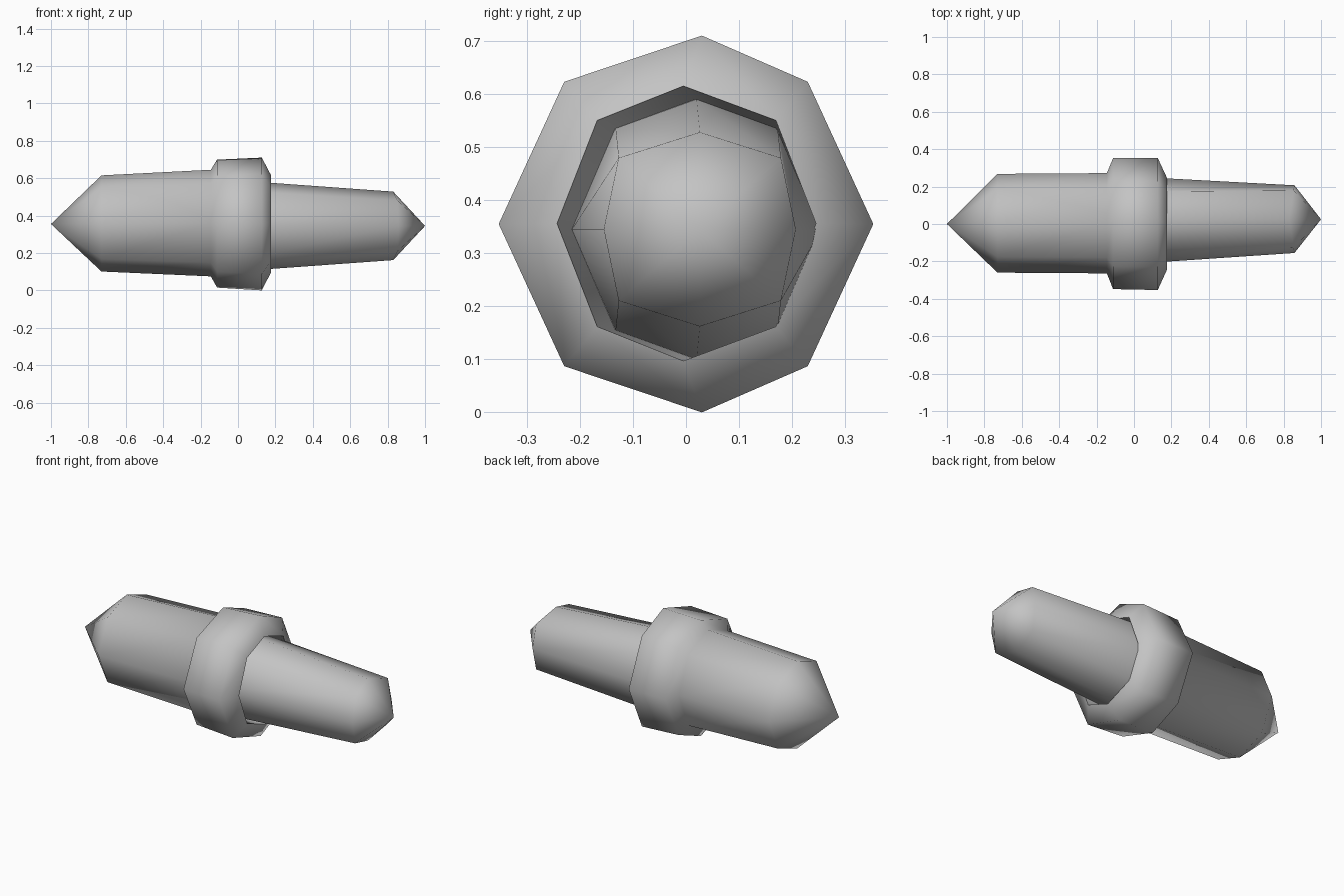
import bpy, bmesh, math

if "Cube" in bpy.data.objects:
    bpy.data.objects.remove(bpy.data.objects["Cube"], do_unlink=True)

grey = bpy.data.materials.new("plain grey")
grey.use_nodes = True
colour = (0.55, 0.55, 0.55, 1)
grey.diffuse_color = colour
grey.node_tree.nodes["Principled BSDF"].inputs["Base Color"].default_value = colour


def ring(bm, x, cy, cz, ry, rz, dy=0.68, dz=0.74, shift=0, lean=0):
    """Eight-sided section across x; dy and dz place the diagonal corners."""
    outline = [(0, 1), (dy, dz), (1, 0), (dy, -dz), (0, -1), (-dy, -dz), (-1, 0), (-dy, dz)]
    return [bm.verts.new((x + lean * abs(u), cy + u * ry + (shift if u == 0 else 0), cz + v * rz))
            for u, v in outline]


def bridge(bm, rings):
    for a, b in zip(rings, rings[1:]):
        for i in range(8):
            j = (i + 1) % 8
            bm.faces.new((a[i], a[j], b[j], b[i]))


def point(bm, section, tip):
    v = bm.verts.new(tip)
    for i in range(8):
        bm.faces.new((section[i], section[(i + 1) % 8], v))


def finish(bm, name):
    bmesh.ops.recalc_face_normals(bm, faces=bm.faces)
    mesh = bpy.data.meshes.new(name)
    bm.to_mesh(mesh)
    bm.free()
    mesh.materials.append(grey)
    obj = bpy.data.objects.new(name, mesh)
    bpy.context.collection.objects.link(obj)
    bpy.ops.object.select_all(action='DESELECT')
    obj.select_set(True)
    bpy.context.view_layer.objects.active = obj
    bpy.ops.object.shade_smooth_by_angle(angle=math.radians(75))


# Pointed body, raised collar and the recess in the collar's end
bm = bmesh.new()
sections = [
    ring(bm, -0.73, 0.004, 0.358, 0.264, 0.257),
    ring(bm, -0.145, 0.004, 0.36, 0.268, 0.285),
    ring(bm, -0.112, 0.002, 0.357, 0.35, 0.342, 0.65, 0.75, 0.02),
    ring(bm, 0.127, 0, 0.355, 0.353, 0.355, 0.65, 0.755, 0.03),
    ring(bm, 0.177, 0.001, 0.356, 0.244, 0.259, 0.69, 0.75, -0.006),
    ring(bm, -0.03, 0.018, 0.345, 0.233, 0.245, 0.65, 0.775),
]
bridge(bm, sections)
point(bm, sections[0], (-1, 0, 0.355))
bm.faces.new(sections[-1])
finish(bm, "body_and_collar")

# Tapered shaft standing in the recess
bm = bmesh.new()
sections = [
    ring(bm, -0.03, 0.02, 0.345, 0.235, 0.245, 0.65, 0.775),
    ring(bm, 0.83, 0.026, 0.345, 0.181, 0.183, 0.845, 0.735, lean=0.028),
]
bridge(bm, sections)
point(bm, sections[1], (1, 0.025, 0.345))
bm.faces.new(sections[0])
finish(bm, "tapered_shaft")
